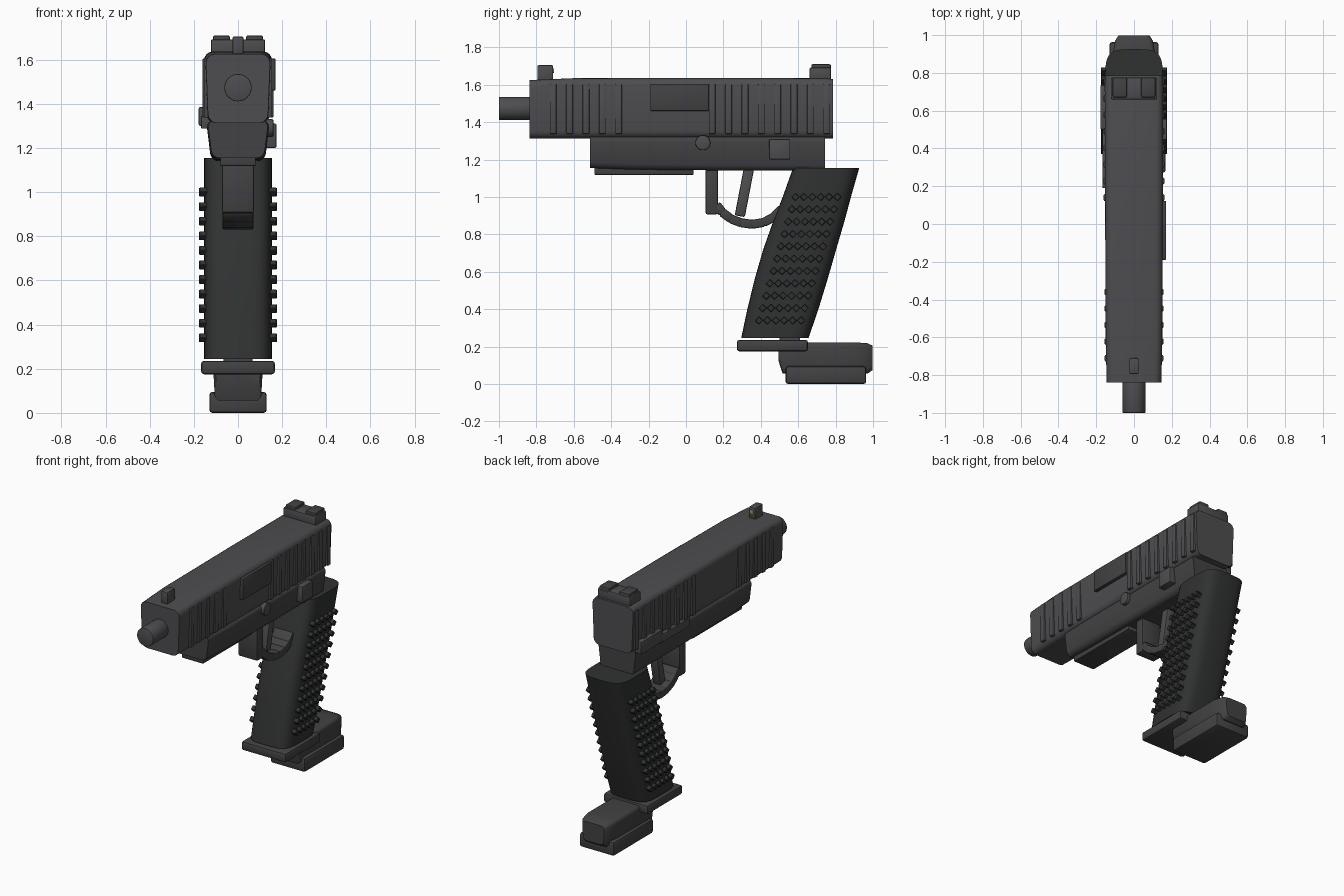
import bpy, bmesh, math
from mathutils import Matrix, Vector

if "Cube" in bpy.data.objects:
    bpy.data.objects.remove(bpy.data.objects["Cube"])


def material(name, rgb):
    m = bpy.data.materials.new(name)
    m.diffuse_color = (*rgb, 1)
    m.use_nodes = True
    m.node_tree.nodes["Principled BSDF"].inputs["Base Color"].default_value = m.diffuse_color
    return m


STEEL = material("dark_steel", (0.075, 0.075, 0.08))
FRAME = material("dark_polymer", (0.055, 0.055, 0.058))
GRIP = material("grip_rubber", (0.03, 0.031, 0.031))
AMBER = material("sight_dot", (0.6, 0.35, 0.05))


def finish(name, bm, mat):
    bmesh.ops.recalc_face_normals(bm, faces=bm.faces[:])
    me = bpy.data.meshes.new(name)
    bm.to_mesh(me)
    bm.free()
    me.materials.append(mat)
    ob = bpy.data.objects.new(name, me)
    bpy.context.collection.objects.link(ob)
    return ob


def box(name, x, y, z, mat, bevel=0.008, tilt=0):
    """Bevelled box from (min, max) ranges, tilted about the x axis."""
    bm = bmesh.new()
    bmesh.ops.create_cube(bm, size=1)
    bmesh.ops.scale(bm, vec=(x[1] - x[0], y[1] - y[0], z[1] - z[0]), verts=bm.verts[:])
    if bevel:
        bmesh.ops.bevel(bm, geom=bm.edges[:], offset=bevel, segments=2, profile=0.5, affect='EDGES')
    mid = Vector([(a + b) / 2 for a, b in (x, y, z)])
    bmesh.ops.transform(bm, matrix=Matrix.Translation(mid) @ Matrix.Rotation(tilt, 4, 'X'), verts=bm.verts[:])
    return finish(name, bm, mat)


def cylinder(name, centre, r, depth, axis, mat, bevel=0.005):
    bm = bmesh.new()
    bmesh.ops.create_cone(bm, cap_ends=True, segments=32, radius1=r, radius2=r, depth=depth)
    rims = [e for e in bm.edges if abs(e.verts[0].co.z - e.verts[1].co.z) < 1e-6]
    bmesh.ops.bevel(bm, geom=rims, offset=bevel, segments=2, profile=0.5, affect='EDGES')
    rot = Matrix.Rotation(math.pi / 2, 4, 'X' if axis == 'Y' else 'Y')
    bmesh.ops.transform(bm, matrix=Matrix.Translation(centre) @ rot, verts=bm.verts[:])
    return finish(name, bm, mat)


def loft(name, rings, mat):
    bm = bmesh.new()
    vs = [[bm.verts.new(p) for p in ring] for ring in rings]
    n = len(vs[0])
    for a, b in zip(vs, vs[1:]):
        for i in range(n):
            bm.faces.new((a[i], a[(i + 1) % n], b[(i + 1) % n], b[i]))
    bm.faces.new(vs[0])
    bm.faces.new(vs[-1])
    return finish(name, bm, mat)


def section(y, half, zb, zt, r, lower=1.0, n=5):
    """Rounded rectangle across y; its lower edge is narrowed by a factor."""
    pts = []
    mid, h = (zb + zt) / 2, (zt - zb) / 2
    for q, (sx, sz) in enumerate(((1, 1), (-1, 1), (-1, -1), (1, -1))):
        for k in range(n):
            a = math.pi / 2 * (q + k / (n - 1))
            x = sx * (half - r) + r * math.cos(a)
            z = mid + sz * (h - r) + r * math.sin(a)
            t = max(0, (mid - z) / h)
            pts.append((x * (1 - (1 - lower) * t), y, z))
    return pts


# Slide and barrel
loft("slide", [section(y, w, 1.313, t, 0.04, 0.92) for y, w, t in
               ((-0.838, 0.145, 1.625), (-0.6, 0.15, 1.635), (0.1, 0.153, 1.637),
                (0.75, 0.155, 1.635), (0.787, 0.153, 1.63))], STEEL)
cylinder("barrel", (0, -0.9, 1.473), 0.062, 0.2, 'Y', STEEL)

# Slide serrations, both sides
grooves = [-0.71 + 0.0875 * i for i in range(5)] + [0.14 + 0.0875 * i for i in range(8)]
for side, tag in ((1, "right"), (-1, "left")):
    for i, y in enumerate(grooves):
        w = 0.155 if y < 0 else 0.161
        box(f"serration_{tag}_{i}", sorted((side * 0.13, side * w)), (y - 0.018, y + 0.018),
            (1.337, 1.605), STEEL, 0.006)
box("ejection_port", (0.12, 0.17), (-0.19, 0.122), (1.46, 1.605), FRAME, 0.005)

# Sights
box("front_sight", (-0.025, 0.025), (-0.795, -0.71), (1.62, 1.705), STEEL)
cylinder("front_sight_dot", (0, -0.709, 1.675), 0.012, 0.008, 'Y', AMBER, 0.001)
box("rear_sight_base", (-0.123, 0.123), (0.66, 0.775), (1.62, 1.692), STEEL)
for s, tag in ((1, "right"), (-1, "left")):
    box(f"rear_sight_post_{tag}", sorted((s * 0.037, s * 0.113)), (0.67, 0.775), (1.67, 1.71), FRAME)

# Frame, rail and controls
loft("frame", [section(y, w, b, 1.325, 0.03, 0.84) for y, w, b in
               ((-0.512, 0.135, 1.155), (-0.3, 0.14, 1.147), (0.2, 0.141, 1.142), (0.742, 0.14, 1.14))], FRAME)
box("accessory_rail", (-0.08, 0.08), (-0.49, 0.04), (1.118, 1.17), FRAME, 0.005)
cylinder("takedown_pin", (0.135, 0.09, 1.29), 0.04, 0.05, 'X', STEEL)
box("release_button", (0.11, 0.174), (0.445, 0.557), (1.2, 1.31), STEEL, 0.006)
box("slide_lever_rear", (-0.178, -0.12), (0.5, 0.735), (1.3, 1.385), STEEL, 0.006)
box("slide_lever_front", (-0.168, -0.12), (0.19, 0.52), (1.287, 1.345), STEEL, 0.006)

# Trigger and segmented guard
box("trigger", (-0.03, 0.03), (0.285, 0.34), (0.895, 1.16), STEEL, 0.008, -0.19)
box("guard_post", (-0.072, 0.072), (0.105, 0.17), (0.907, 1.15), FRAME)
path = ((0.165, 0.955), (0.195, 0.917), (0.24, 0.883), (0.295, 0.862), (0.355, 0.854),
        (0.415, 0.864), (0.465, 0.89), (0.51, 0.935))
for i, (a, b) in enumerate(zip(path, path[1:])):
    cy, cz = (a[0] + b[0]) / 2, (a[1] + b[1]) / 2
    half = math.dist(a, b) / 2 + 0.004
    box(f"guard_segment_{i}", (-0.07, 0.07), (cy - half, cy + half), (cz - 0.024, cz + 0.024),
        FRAME, 0.007, math.atan2(b[1] - a[1], b[0] - a[0]))

# Raked grip: superellipse sections (z, front y, back y)
rings = []
for z, f, b in ((0.245, 0.295, 0.655), (0.4, 0.328, 0.708), (0.56, 0.367, 0.757), (0.72, 0.413, 0.803),
                (0.87, 0.466, 0.847), (1.0, 0.517, 0.882), (1.155, 0.572, 0.926)):
    ring = []
    for k in range(36):
        a = 2 * math.pi * k / 36
        c, s = math.cos(a), math.sin(a)
        ring.append((0.153 * math.copysign(abs(c) ** 0.5, c),
                     (f + b) / 2 + (b - f) / 2 * math.copysign(abs(s) ** 0.5, s), z))
    rings.append(ring)
loft("grip", rings, GRIP)

# Diamond studs on both grip sides
for side, tag in ((1, "right"), (-1, "left")):
    bm = bmesh.new()
    for row in range(11):
        z = 0.34 + 0.066 * row
        for col in range(6):
            y = 0.39 + 0.0195 * row + 0.045 * col
            m = (Matrix.Translation((side * 0.155, y, z)) @ Matrix.Rotation(math.pi / 4, 4, 'X')
                 @ Matrix.Diagonal((0.042, 0.031, 0.031, 1)))
            bmesh.ops.create_cube(bm, size=1, matrix=m)
    bmesh.ops.bevel(bm, geom=bm.edges[:], offset=0.003, segments=1, affect='EDGES')
    finish(f"grip_studs_{tag}", bm, GRIP)

# Magazine end
box("grip_base_plate", (-0.167, 0.167), (0.272, 0.652), (0.175, 0.236), FRAME, 0.013)
box("magazine_neck", (-0.065, 0.065), (0.5, 0.61), (0.2, 0.25), FRAME, 0.005)
loft("magazine_body", [section(y, w, b, t, 0.025, 0.92) for y, w, b, t in
                       ((0.494, 0.103, 0.125, 0.218), (0.517, 0.112, 0.055, 0.222), (0.9, 0.112, 0.055, 0.223),
                        (0.97, 0.1, 0.055, 0.218), (0.998, 0.082, 0.075, 0.205))], FRAME)
box("magazine_foot", (-0.13, 0.13), (0.532, 0.963), (0.0, 0.095), FRAME, 0.014)

# Smooth shading with sharp edges kept
for ob in bpy.context.collection.objects:
    ob.select_set(True)
    bpy.context.view_layer.objects.active = ob
bpy.ops.object.shade_smooth_by_angle(angle=math.radians(35))
